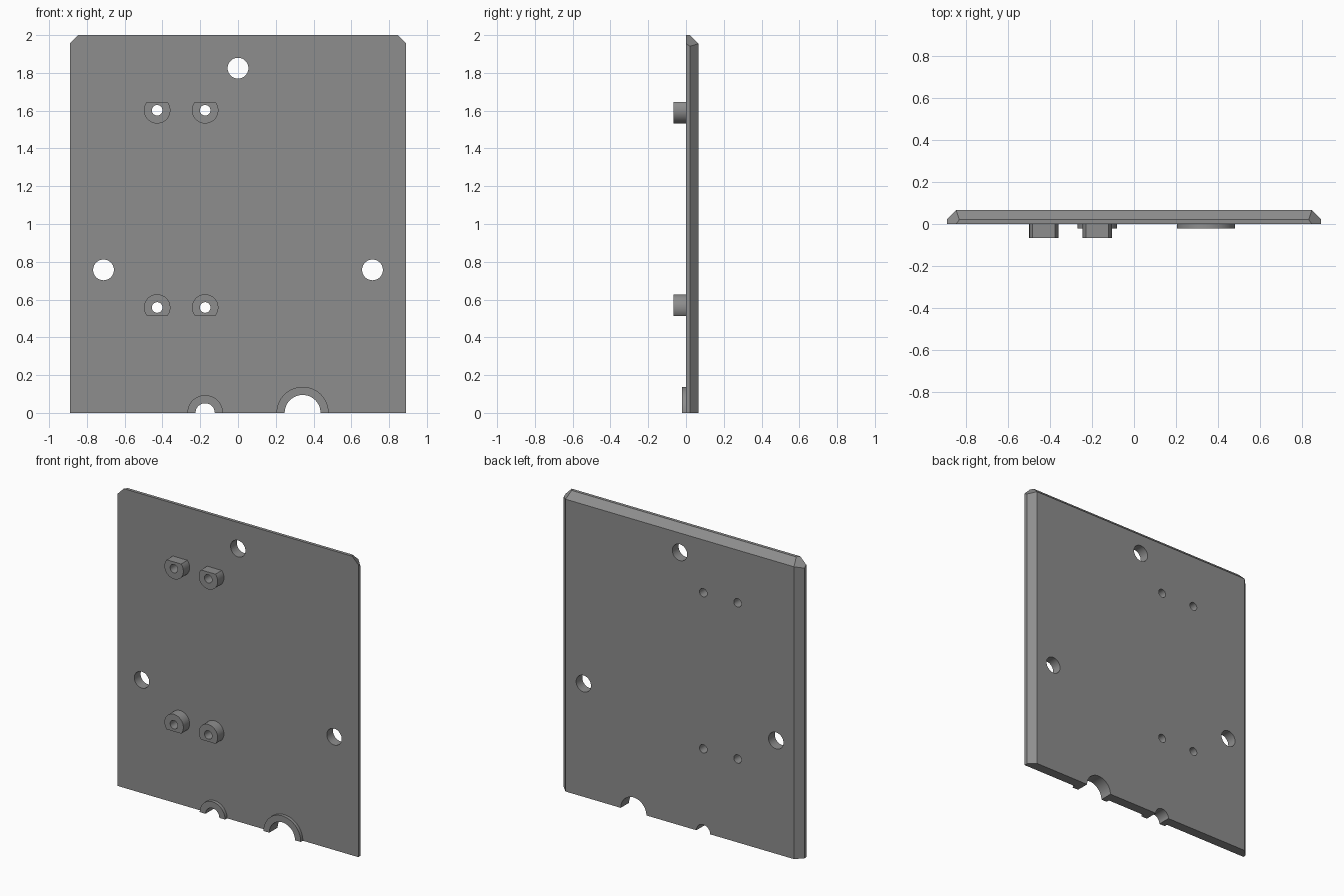
import bpy, bmesh, math

if "Cube" in bpy.data.objects:
    bpy.data.objects.remove(bpy.data.objects["Cube"])

BACK, STEP, BOSS, RIM = 0.066, 0.021, -0.066, -0.022   # depths along y
W, H, C = 0.89, 2.0, 0.045                             # half width, height, chamfer

grey = bpy.data.materials.new("grey")
grey.diffuse_color = (0.27, 0.27, 0.27, 1)
grey.use_nodes = True
grey.node_tree.nodes["Principled BSDF"].inputs["Base Color"].default_value = grey.diffuse_color


def finish(name, bm):
    bmesh.ops.recalc_face_normals(bm, faces=bm.faces)
    mesh = bpy.data.meshes.new(name)
    bm.to_mesh(mesh)
    bm.free()
    ob = bpy.data.objects.new(name, mesh)
    bpy.context.collection.objects.link(ob)
    mesh.materials.append(grey)
    return ob


def extrude(name, pts, y0, y1):
    """Extrude an x-z outline from y0 to y1."""
    bm = bmesh.new()
    face = bm.faces.new([bm.verts.new((x, y0, z)) for x, z in pts])
    new = bmesh.ops.extrude_face_region(bm, geom=[face])["geom"]
    verts = [v for v in new if isinstance(v, bmesh.types.BMVert)]
    bmesh.ops.translate(bm, verts=verts, vec=(0, y1 - y0, 0))
    return finish(name, bm)


def arc(x, z, r, a0, a1, n):
    return [(x + r * math.cos(a0 + (a1 - a0) * i / n),
             z + r * math.sin(a0 + (a1 - a0) * i / n)) for i in range(n + 1)]


def select(ob):
    bpy.ops.object.select_all(action='DESELECT')
    ob.select_set(True)
    bpy.context.view_layer.objects.active = ob


def drill(ob, x, z, r):
    cutter = extrude("hole_cutter", arc(x, z, r, 0, math.tau, 48)[:-1], -0.2, 0.2)
    select(ob)
    mod = ob.modifiers.new("hole", 'BOOLEAN')
    mod.operation, mod.solver, mod.object = 'DIFFERENCE', 'EXACT', cutter
    bpy.ops.object.modifier_apply(modifier=mod.name)
    bpy.data.objects.remove(cutter)


def smooth(ob):
    select(ob)
    bpy.ops.object.shade_smooth_by_angle(angle=math.radians(25))


# Panel: chamfered back rim on sides and top, clipped upper corners, plain bottom
slant = C * STEP / BACK
bm = bmesh.new()
for s in (-1, 1):
    for x, y, z in ((W, 0, 0), (W, 0, H - C), (W - C, 0, H),
                    (W, STEP, 0), (W, STEP, H - C - slant), (W - C - slant, STEP, H),
                    (W - C, BACK, 0), (W - C, BACK, H - C)):
        bm.verts.new((s * x, y, z))
bmesh.ops.convex_hull(bm, input=bm.verts)
bmesh.ops.dissolve_limit(bm, angle_limit=0.01, verts=bm.verts, edges=bm.edges)
panel = finish("panel", bm)

# Mounting holes
for x, z in ((0, 1.825), (-0.712, 0.757), (0.712, 0.757)):
    drill(panel, x, z, 0.055)

# Standoffs: drilled round bosses with one flat, facing outward from each pair
flat = math.asin(0.045 / 0.07)
for x in (-0.428, -0.174):
    for z, up, label in ((1.602, 1, "upper"), (0.558, -1, "lower")):
        start = math.pi - flat if up > 0 else -flat
        outline = arc(x, z, 0.07, start, start + math.pi + 2 * flat, 40)
        boss = extrude(label + "_standoff", outline, BOSS, 0)
        for part in (boss, panel):
            drill(part, x, z, 0.028)
        smooth(boss)

# Cable notches in the bottom edge with raised half-ring rims
for name, x, r, rim in (("small_notch_rim", -0.174, 0.051, 0.094),
                        ("large_notch_rim", 0.342, 0.095, 0.138)):
    drill(panel, x, 0, r)
    outline = arc(x, 0, rim, 0, math.pi, 32) + arc(x, 0, r, math.pi, 0, 24)
    smooth(extrude(name, outline, RIM, 0))

smooth(panel)
